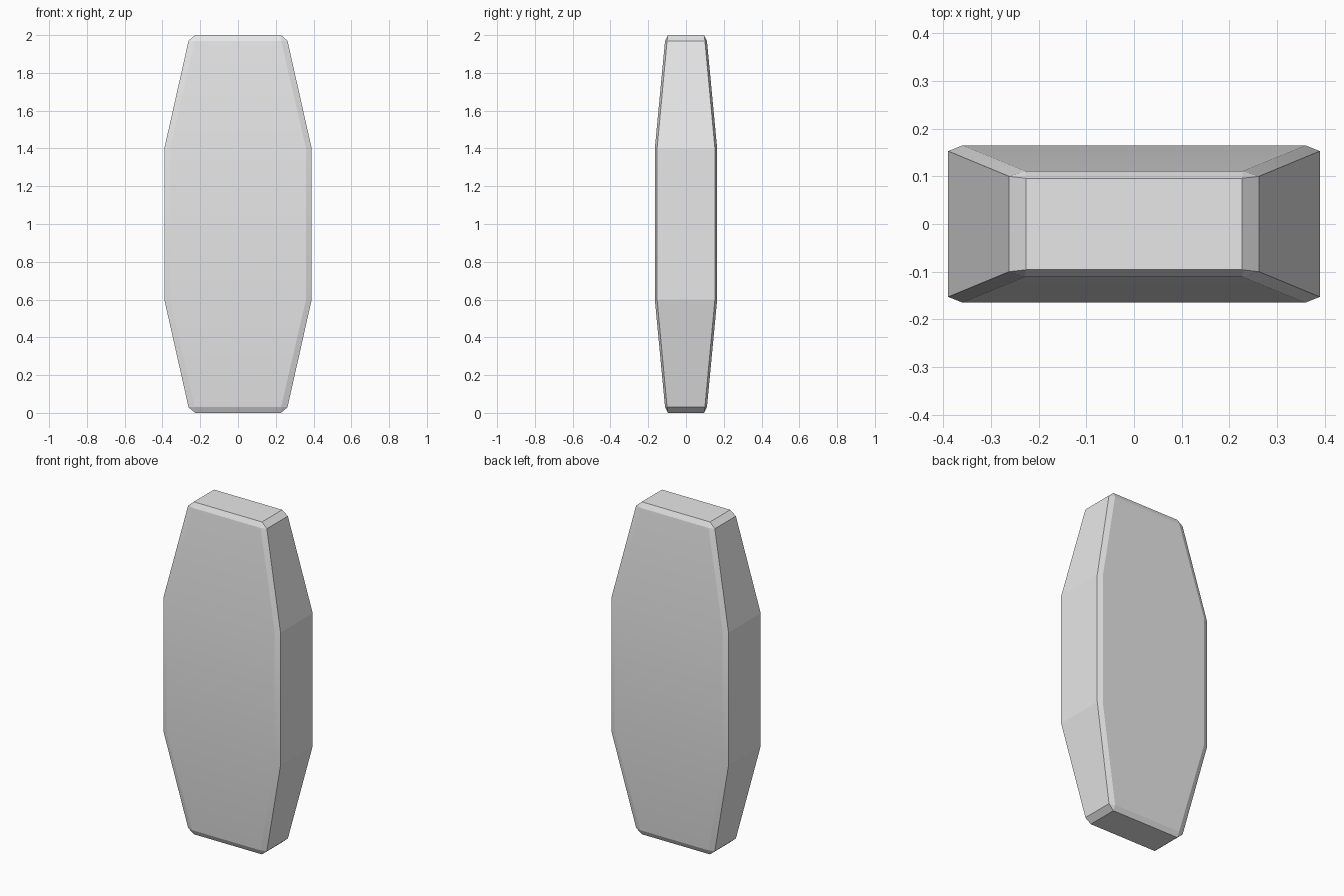
import bpy
import math

cube = bpy.data.objects.get("Cube")
if cube:
    bpy.data.objects.remove(cube, do_unlink=True)

# Plain grey material
GREY = (0.8, 0.8, 0.8, 1.0)
grey = bpy.data.materials.new("light grey")
grey.use_nodes = True
grey.diffuse_color = GREY
grey.node_tree.nodes["Principled BSDF"].inputs["Base Color"].default_value = GREY


def ring(z, side_x, side_y, face_x, face_y):
    """Chamfered rectangle: side_* is the corner on the narrow side, face_* on the broad face."""
    quarter = [(side_x, side_y), (face_x, face_y)]
    half = quarter + [(-x, y) for x, y in reversed(quarter)]
    return [(x, y, z) for x, y in half + [(-x, -y) for x, y in half]]


# Cross-sections: wide waist and tapered shoulder, mirrored about mid height
waist = (0.39, 0.153, 0.36, 0.165)
shoulder = (0.262, 0.10, 0.228, 0.111)
rings = [ring(0.03, *shoulder), ring(0.6, *waist),
         ring(1.4, *waist), ring(1.97, *shoulder)]
verts = [v for r in rings for v in r]
faces = []
for level in range(3):
    a = level * 8
    for i in range(8):
        j = (i + 1) % 8
        faces.append((a + i, a + j, a + 8 + j, a + 8 + i))

# Bevelled end caps: each cap corner joins two shoulder points
for z, first in ((2.0, 24), (0.0, 0)):
    cap = len(verts)
    verts += [(sx * 0.227, sy * 0.096, z) for sx, sy in ((1, 1), (-1, 1), (-1, -1), (1, -1))]
    new = [tuple(range(cap, cap + 4))]
    for k in range(4):
        a, b = first + 2 * k, first + 2 * k + 1
        c = first + (2 * k + 2) % 8
        new.append((a, b, cap + k))
        new.append((b, c, cap + (k + 1) % 4, cap + k))
    faces += new if z else [f[::-1] for f in new]

mesh = bpy.data.meshes.new("tapered_slab")
mesh.from_pydata(verts, [], faces)
mesh.materials.append(grey)
slab = bpy.data.objects.new("tapered_slab", mesh)
bpy.context.collection.objects.link(slab)

# Soft shading across the gently bent broad faces, crisp bevels
bpy.context.view_layer.objects.active = slab
slab.select_set(True)
bpy.ops.object.shade_smooth_by_angle(angle=math.radians(10))
